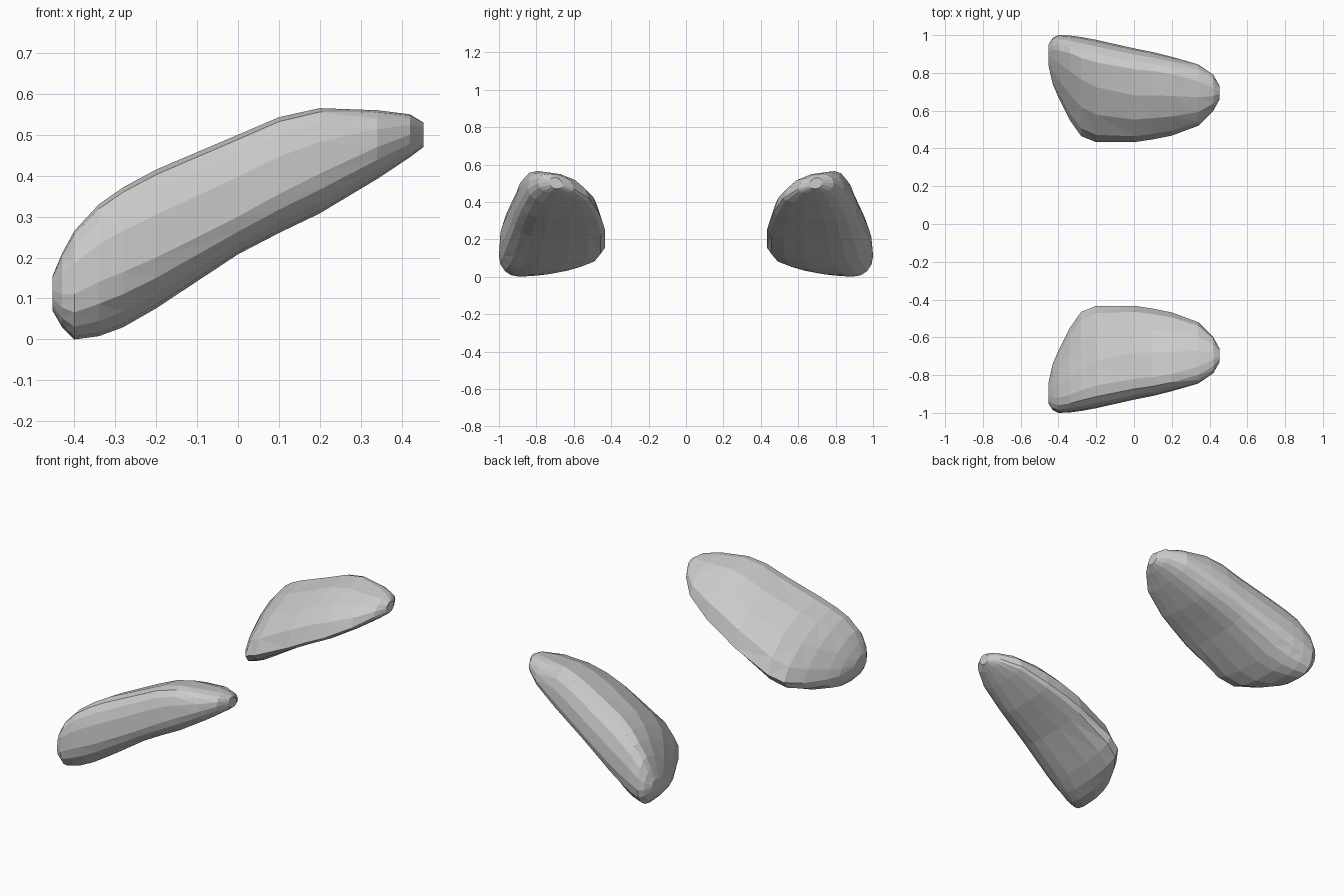
import bpy, bmesh, math

# Cross-sections along x: x, outer y, outer z, inner y, inner z, top y, top z, bottom y, bottom z
STATIONS = [
    (-0.453, -0.95, 0.12, -0.84, 0.11, -0.91, 0.155, -0.90, 0.07),
    (-0.43, -0.985, 0.11, -0.74, 0.09, -0.92, 0.21, -0.89, 0.03),
    (-0.40, -1.00, 0.11, -0.67, 0.09, -0.92, 0.265, -0.89, 0.00),
    (-0.34, -0.998, 0.14, -0.55, 0.10, -0.905, 0.33, -0.86, 0.008),
    (-0.28, -0.99, 0.165, -0.465, 0.12, -0.88, 0.372, -0.82, 0.03),
    (-0.20, -0.975, 0.20, -0.433, 0.155, -0.855, 0.415, -0.78, 0.076),
    (0.00, -0.93, 0.30, -0.433, 0.25, -0.82, 0.50, -0.76, 0.208),
    (0.10, -0.91, 0.355, -0.448, 0.30, -0.81, 0.543, -0.75, 0.26),
    (0.20, -0.885, 0.405, -0.468, 0.345, -0.795, 0.565, -0.74, 0.308),
    (0.34, -0.845, 0.47, -0.52, 0.42, -0.755, 0.56, -0.71, 0.392),
    (0.42, -0.79, 0.50, -0.60, 0.47, -0.72, 0.55, -0.69, 0.445),
    (0.453, -0.73, 0.505, -0.66, 0.49, -0.70, 0.53, -0.69, 0.47),
]
STEPS = 4


def ring(shoulder, x, yo, zo, yi, zi, yt, zt, yb, zb):
    # Flatter inner slope towards the low end
    slope = 1.07 + 0.3 * min(max((-0.1 - x) / 0.2, 0), 1)
    # Four rounded quarters joining the side, top and bottom extremes
    quarters = [((yo, zo), (yt, zt), 0, shoulder), ((yi, zi), (yt, zt), 1, slope),
                ((yi, zi), (yb, zb), 0, 0.9), ((yo, zo), (yb, zb), 1, 0.95)]
    pts = []
    for side, pole, reverse, p in quarters:
        for i in range(STEPS):
            f = i / STEPS
            t = (1 - f if reverse else f) * math.pi / 2
            c, s = max(math.cos(t), 0) ** p, max(math.sin(t), 0) ** p
            pts.append((x, pole[0] + (side[0] - pole[0]) * c,
                        side[1] + (pole[1] - side[1]) * s))
    return pts


def pebble(name, mirror, shoulder):
    bm = bmesh.new()
    rings = []
    for st in STATIONS:
        rings.append([bm.verts.new((x, y * mirror, z)) for x, y, z in ring(shoulder, *st)])
    n = len(rings[0])
    for a, b in zip(rings, rings[1:]):
        for i in range(n):
            j = (i + 1) % n
            bm.faces.new((a[i], a[j], b[j], b[i]))
    # Close both tips
    bm.faces.new(rings[0])
    bm.faces.new(rings[-1])
    bmesh.ops.triangulate(bm, faces=bm.faces[:])
    bmesh.ops.recalc_face_normals(bm, faces=bm.faces[:])
    me = bpy.data.meshes.new(name)
    bm.to_mesh(me)
    bm.free()
    ob = bpy.data.objects.new(name, me)
    bpy.context.collection.objects.link(ob)
    return ob


# Mirrored pair of slanted, faceted pads; the front one has a fuller shoulder
pebble("front_pad", 1, 0.75)
pebble("back_pad", -1, 1.0)
